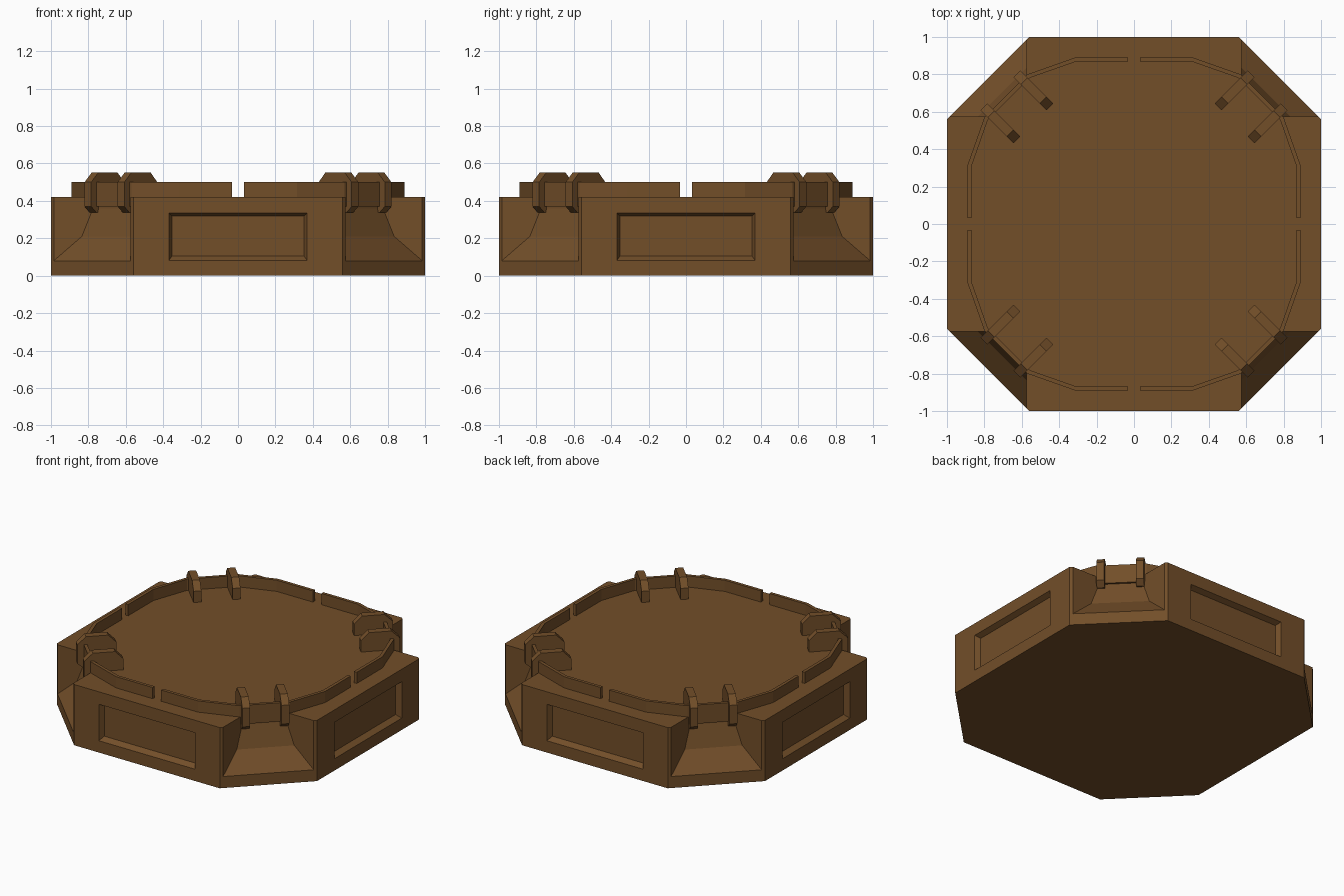
import bpy, bmesh, math
from mathutils import Matrix, Vector

if "Cube" in bpy.data.objects:
    bpy.data.objects.remove(bpy.data.objects["Cube"])

mat = bpy.data.materials.new("brown")
mat.diffuse_color = (0.17, 0.077, 0.022, 1)
mat.use_nodes = True
mat.node_tree.nodes["Principled BSDF"].inputs["Base Color"].default_value = mat.diffuse_color


def finish(bm, name):
    bmesh.ops.recalc_face_normals(bm, faces=bm.faces[:])
    me = bpy.data.meshes.new(name)
    bm.to_mesh(me)
    bm.free()
    me.materials.append(mat)
    ob = bpy.data.objects.new(name, me)
    bpy.context.collection.objects.link(ob)
    return ob


def prism(bm, a, b):
    """Closed solid between two matching point loops."""
    va = [bm.verts.new(p) for p in a]
    vb = [bm.verts.new(p) for p in b]
    n = len(a)
    bm.faces.new(va)
    bm.faces.new(vb[::-1])
    for i in range(n):
        j = (i + 1) % n
        bm.faces.new((va[i], va[j], vb[j], vb[i]))


# base: octagon with a scooped recess in each diagonal side
TOP = 0.422
W = 0.575                      # recess side wall position
levels = [(0, 1.56), (0.08, 1.56), (0.21, 1.41), (0.36, 1.35), (TOP, 1.345)]


def section(z, d):
    corner = [(1, 0.56), (0.985, W), (d - W, W), (W, d - W), (W, 0.985), (0.56, 1)]
    pts = []
    for k in range(4):
        r = Matrix.Rotation(k * math.pi / 2, 3, 'Z')
        pts += [r @ Vector((x, y, z)) for x, y in corner]
    return pts


bm = bmesh.new()
rings = [[bm.verts.new(p) for p in section(z, d)] for z, d in levels]
for lo, hi in zip(rings, rings[1:]):
    for i in range(24):
        j = (i + 1) % 24
        bm.faces.new((lo[i], lo[j], hi[j], hi[i]))
bm.faces.new(rings[0][::-1])
bm.faces.new(rings[-1])
bmesh.ops.remove_doubles(bm, verts=bm.verts[:], dist=0.0005)
bmesh.ops.dissolve_degenerate(bm, edges=bm.edges[:], dist=0.0005)
bmesh.ops.recalc_face_normals(bm, faces=bm.faces[:])
bmesh.ops.dissolve_limit(bm, angle_limit=0.01, verts=bm.verts[:], edges=bm.edges[:])

# sunken panels in the four straight sides
bm.normal_update()
sides = [f for f in bm.faces if max(abs(f.normal.x), abs(f.normal.y)) > 0.99
         and f.calc_center_median().xy.length > 0.95
         and max(abs(f.calc_center_median().x), abs(f.calc_center_median().y)) > 0.99]
for f in sides:
    nrm = f.normal.copy()
    t = Vector((-nrm.y, nrm.x, 0))
    for half, z0, z1, depth in ((0.37, 0.082, 0.335, 0), (0.352, 0.105, 0.318, 0.035)):
        bmesh.ops.inset_individual(bm, faces=[f], thickness=0.008)
        mid = (min(v.co.z for v in f.verts) + max(v.co.z for v in f.verts)) / 2
        for v in f.verts:
            z = z1 if v.co.z > mid else z0
            v.co = nrm * (1 - depth) + t * math.copysign(half, v.co.dot(t)) + Vector((0, 0, z))
finish(bm, "base")

# low rim: four faceted corner pieces with gaps on the axes
half_out = [(0.89, 0.033), (0.89, 0.315), (0.80, 0.57)]
half_in = [(0.868, 0.033), (0.868, 0.311), (0.781, 0.558)]
outer = half_out + [(y, x) for x, y in half_out[::-1]]
inner = half_in + [(y, x) for x, y in half_in[::-1]]
# clamp: side view hook, as (distance from centre along diagonal, height)
hook = [(0.76, 0.41), (0.76, 0.50), (0.812, 0.553), (0.955, 0.553), (1.01, 0.50),
        (1.01, 0.37), (0.97, 0.337), (0.935, 0.337), (0.935, 0.41)]

for k in range(4):
    bm = bmesh.new()
    for i in range(5):
        z0 = 0.37 if i == 2 else TOP     # diagonal piece hangs over the recess
        quad = [outer[i], outer[i + 1], inner[i + 1], inner[i]]
        prism(bm, [(x, y, z0) for x, y in quad], [(x, y, 0.5) for x, y in quad])
    bm.transform(Matrix.Rotation(k * math.pi / 2, 4, 'Z'))
    finish(bm, f"rim_{k + 1}")

    for s, side in ((-1, "right"), (1, "left")):
        bm = bmesh.new()
        c = s * 0.125
        prism(bm, [(d, c - 0.025, z) for d, z in hook], [(d, c + 0.025, z) for d, z in hook])
        bm.transform(Matrix.Rotation(math.pi / 4 + k * math.pi / 2, 4, 'Z'))
        finish(bm, f"clamp_{k + 1}_{side}")
